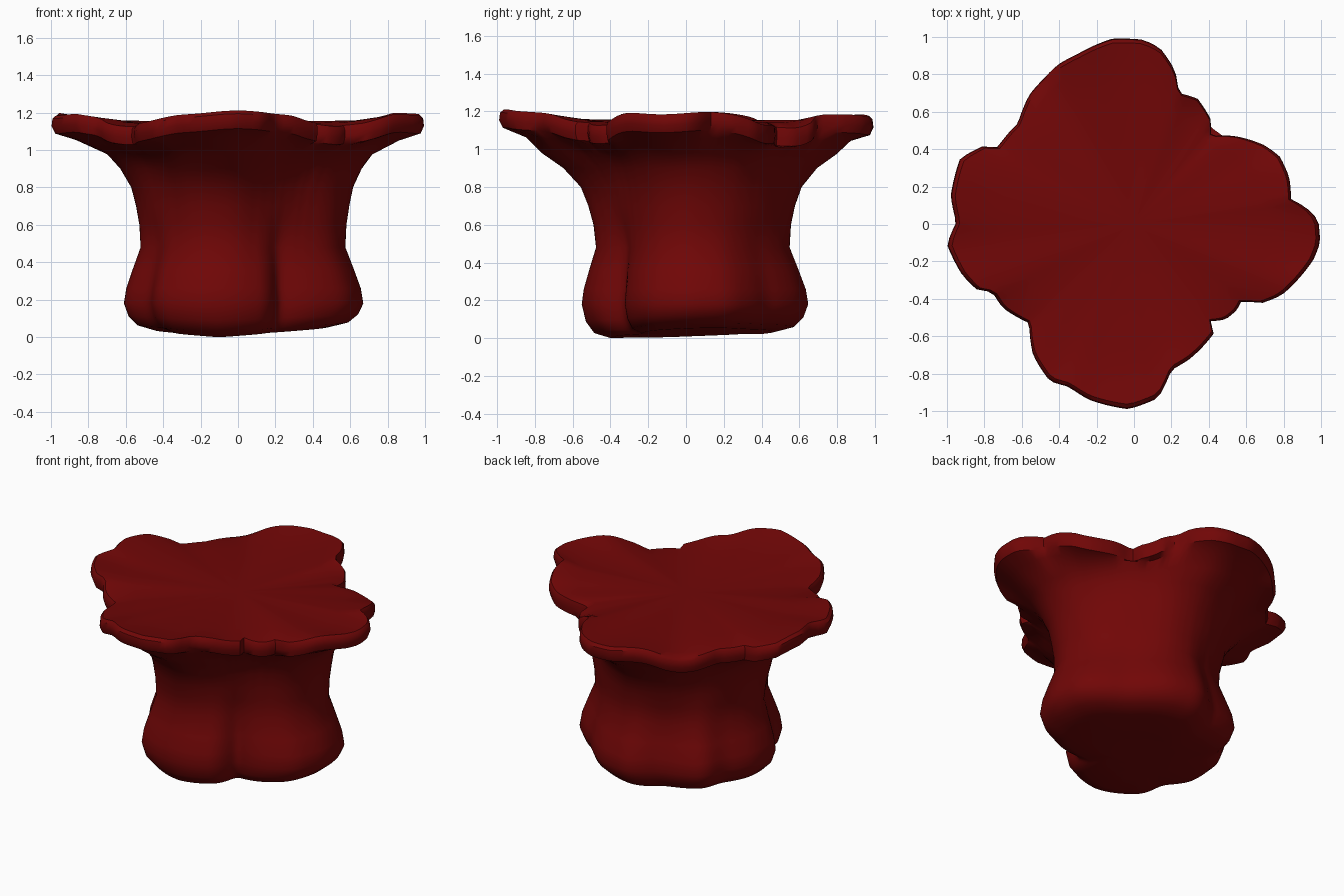
import bpy, bmesh, math

if "Cube" in bpy.data.objects:
    bpy.data.objects.remove(bpy.data.objects["Cube"])

# Outline of the flared top, counterclockwise seen from above
RIM = [(.995, -.1), (.985, .02), (.92, .09), (.84, .13), (.83, .25), (.78, .36), (.7, .42),
       (.54, .47), (.41, .47), (.41, .56), (.34, .67), (.24, .7), (.22, .82), (.14, .94),
       (.05, .985), (-.12, .99), (-.3, .91), (-.41, .85), (-.48, .78), (-.56, .69),
       (-.62, .54), (-.73, .41), (-.8, .42), (-.93, .35), (-.98, .15), (-.95, .01),
       (-1, -.11), (-.92, -.27), (-.83, -.36), (-.76, -.36), (-.7, -.45), (-.56, -.53),
       (-.54, -.7), (-.45, -.84), (-.35, -.87), (-.24, -.94), (-.03, -.99), (.13, -.93),
       (.2, -.78), (.3, -.72), (.43, -.58), (.41, -.52), (.49, -.51), (.55, -.46),
       (.58, -.4), (.66, -.43), (.79, -.38), (.96, -.19)]
# Lobed foot outline: angle in degrees, radius
FOOT = [(0, .67), (20, .68), (45, .6), (70, .645), (90, .65), (108, .56), (120, .585),
        (135, .63), (150, .57), (170, .61), (190, .61), (208, .53), (225, .61), (250, .58),
        (270, .54), (288, .5), (304, .38), (320, .49), (340, .62)]
# Ring profile: height, foot scale, blend towards the rim, rim waviness, underside tilt
RINGS = [(.0, .4, 0, 0, 1), (.0, .72, 0, 0, 1), (.03, .88, 0, 0, .8), (.09, .96, 0, 0, .5),
         (.18, 1, 0, 0, 0), (.26, .98, 0, 0, 0), (.36, .93, 0, 0, 0), (.48, .865, 0, 0, 0),
         (.6, .87, .02, 0, 0), (.7, .88, .06, 0, 0), (.8, .88, .13, 0, 0),
         (.9, .88, .29, 0, 0), (.97, .87, .49, .2, 0), (1.035, .87, .76, .6, 0),
         (1.06, .87, .96, 1, 0), (1.1, .87, 1, 1, 0), (1.14, .87, .99, 1, 0),
         (1.157, .87, .95, 1, 0), (1.155, .87, .8, .75, 0), (1.15, .87, .4, .2, 0)]
N = 160


def polar(table):
    """Periodic linear interpolation of radius over angle."""
    t = sorted((a % math.tau, r) for a, r in table)
    t = [(t[-1][0] - math.tau, t[-1][1])] + t + [(t[0][0] + math.tau, t[0][1])]

    def radius(a):
        for (a0, r0), (a1, r1) in zip(t, t[1:]):
            if a0 <= a <= a1:
                return r0 + (r1 - r0) * (a - a0) / max(a1 - a0, 1e-6)
        return t[-1][1]
    return radius


def blur(f, a, width):
    return sum(f((a + d * width / 3) % math.tau) for d in range(-3, 4)) / 7


rim = polar([(math.atan2(y, x), math.hypot(x, y)) for x, y in RIM])
foot = polar([(math.radians(a), r) for a, r in FOOT])


def rim_wave(a):
    """Four broad raised lobes with drooping notches between them."""
    return (.034 * math.tanh(2.2 * (math.cos(4 * a) + .25)) + .008 * math.sin(11 * a)
            - .012 * math.sin(a))


# Loft the rings from the foot to the top
bm = bmesh.new()
rows = []
for z, scale, blend, wave, tilt in RINGS:
    row = []
    for i in range(N):
        a = math.tau * i / N
        # creases fade upwards; the flare under the lip is smoother than the lip
        fade = min(1, max(0, (z - .25) / .45))
        f = blur(foot, a, .08) * (1 - fade) + blur(foot, a, .4) * fade
        t = blend
        if z < 1:
            t *= 1 - .2 * math.cos(2 * a)
        r = f * scale * (1 - t) + (blur(rim, a, .2) if z < 1.05 else rim(a)) * t
        x, y = r * math.cos(a), r * math.sin(a)
        dz = wave * rim_wave(a) + tilt * (.07 * abs(x + .1) + .03 * (y + .35))
        row.append(bm.verts.new((x, y, max(0, z + dz))))
    rows.append(row)
for lo, hi in zip(rows, rows[1:]):
    for i in range(N):
        j = (i + 1) % N
        bm.faces.new((lo[i], lo[j], hi[j], hi[i]))

# Close the underside and the top
low = bm.verts.new((-.1, -.1, .005))
top = bm.verts.new((0, 0, 1.15))
for i in range(N):
    j = (i + 1) % N
    bm.faces.new((low, rows[0][j], rows[0][i]))
    bm.faces.new((top, rows[-1][i], rows[-1][j]))
bmesh.ops.recalc_face_normals(bm, faces=bm.faces)

mesh = bpy.data.meshes.new("flared_stump")
bm.to_mesh(mesh)
bm.free()
obj = bpy.data.objects.new("flared_stump", mesh)
bpy.context.collection.objects.link(obj)

red = bpy.data.materials.new("dark red")
red.diffuse_color = (.165, .002, .002, 1)
red.use_nodes = True
red.node_tree.nodes["Principled BSDF"].inputs["Base Color"].default_value = red.diffuse_color
mesh.materials.append(red)

bpy.context.view_layer.objects.active = obj
obj.select_set(True)
bpy.ops.object.shade_smooth_by_angle(angle=math.radians(40))
